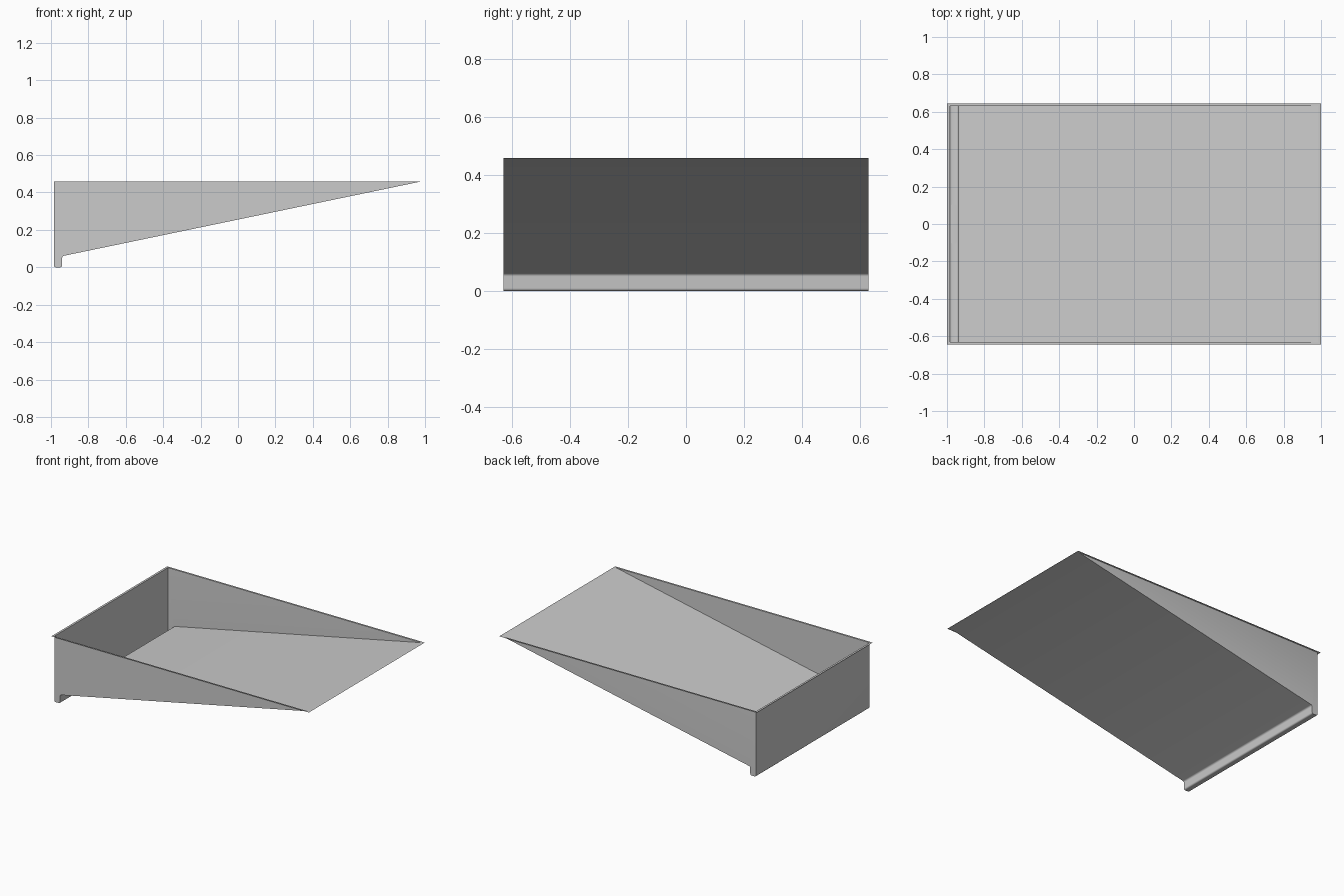
import bpy, bmesh, math

if "Cube" in bpy.data.objects:
    bpy.data.objects.remove(bpy.data.objects["Cube"])

TOP = 0.46            # rim height
X, Y = 0.985, 0.63    # basin half sizes
FX, FY = 1.0, 0.643   # flange half sizes


def arc(cx, cz, r, a0, a1, n=4):
    """Points along a circular arc, angles in degrees."""
    return [(cx + r * math.cos(math.radians(a0 + (a1 - a0) * i / n)),
             cz + r * math.sin(math.radians(a0 + (a1 - a0) * i / n)))
            for i in range(n + 1)]


def finish(bm, name):
    mesh = bpy.data.meshes.new(name)
    bm.to_mesh(mesh)
    bm.free()
    ob = bpy.data.objects.new(name, mesh)
    bpy.context.collection.objects.link(ob)
    return ob


# Sloped basin: side profile with the drain trough at the deep end
profile = [(-X, TOP)]
profile += arc(-X + 0.01, 0.01, 0.01, 180, 270)
profile += arc(-0.94 - 0.01, 0.01, 0.01, 270, 360)
profile += arc(-0.94 + 0.012, 0.05, 0.012, 180, 102)
profile += [(X, TOP)]

bm = bmesh.new()
front = [bm.verts.new((x, -Y, z)) for x, z in profile]
back = [bm.verts.new((x, Y, z)) for x, z in profile]
for i in range(len(profile) - 1):
    bm.faces.new((front[i], back[i], back[i + 1], front[i + 1]))
bm.faces.new(front)
bm.faces.new(back[::-1])

# Flat rim flange around the opening
inner = [front[0], front[-1], back[-1], back[0]]
outer = [bm.verts.new((sx * FX, sy * FY, TOP))
         for sx, sy in ((-1, -1), (1, -1), (1, 1), (-1, 1))]
for i in range(4):
    j = (i + 1) % 4
    bm.faces.new((outer[i], outer[j], inner[j], inner[i]))

# Soften the two tall corners
corners = [bm.edges.get((row[0], row[1])) for row in (front, back)]
bmesh.ops.bevel(bm, geom=corners, offset=0.006, segments=3, profile=0.5,
                affect='EDGES', clamp_overlap=True)
basin = finish(bm, "sloped_basin")
bpy.context.view_layer.objects.active = basin
basin.select_set(True)
bpy.ops.object.shade_smooth_by_angle(angle=math.radians(30))

# Drain plate lying in the trough
bm = bmesh.new()
cx, hx, hy, r = -0.9625, 0.0165, 0.105, 0.01
outline = []
for k, (sx, sy) in enumerate(((1, 1), (-1, 1), (-1, -1), (1, -1))):
    outline += arc(cx + sx * (hx - r), sy * (hy - r), r, 90 * k, 90 * k + 90)
bm.faces.new([bm.verts.new((x, y, 0.004)) for x, y in outline])
finish(bm, "drain_plate")
